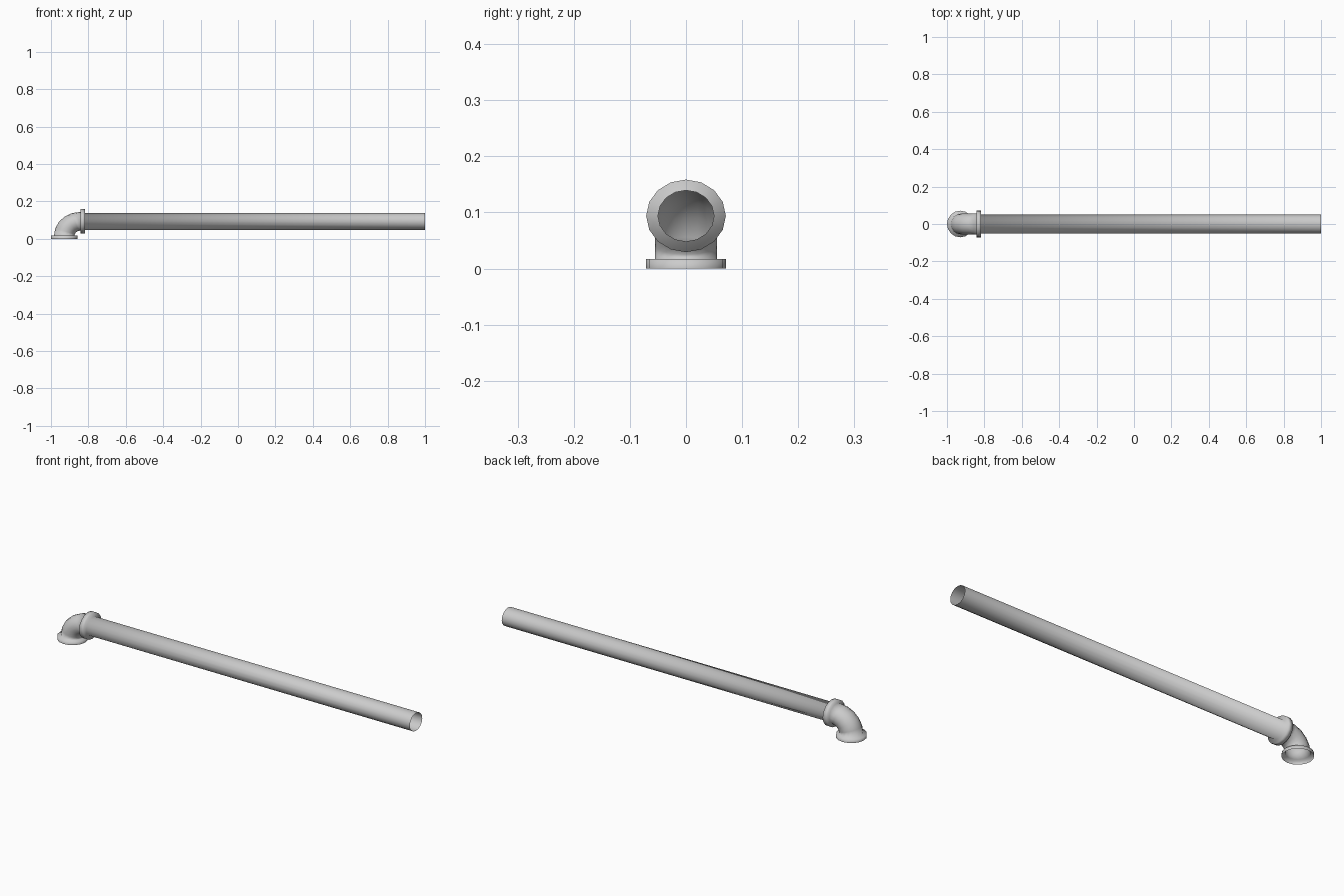
import bpy, bmesh
from math import cos, sin, pi
from mathutils import Vector

SIDES = 16
BEND_STEPS = 5
FLAT = 0.91                 # the whole pipe is slightly squashed in height
FLANGE_R, ELBOW_R, PIPE_R = 0.071, 0.055, 0.05
FOOT_X, AXIS_Z = -0.929, 0.094
COLLAR_X, COLLAR_END = -0.843, -0.817
FOOT_TOP = 0.017

cube = bpy.data.objects.get("Cube")
if cube:
    bpy.data.objects.remove(cube, do_unlink=True)

steel = bpy.data.materials.new("light_grey_metal")
steel.use_nodes = True
grey = (0.6, 0.6, 0.6, 1)
steel.diffuse_color = grey
steel.node_tree.nodes["Principled BSDF"].inputs["Base Color"].default_value = grey

bm = bmesh.new()


def ring(x, z, radius, turn):
    """Circle of vertices; turn 0 faces up, turn pi/2 faces +x."""
    across = Vector((cos(turn), 0, -sin(turn) * FLAT))
    side = Vector((0, 1, 0))
    centre = Vector((x, 0, z))
    return [bm.verts.new(centre + radius * (cos(a) * across + sin(a) * side))
            for a in (2 * pi * i / SIDES for i in range(SIDES))]


# Open foot flange
rings = [ring(FOOT_X, 0, FLANGE_R, 0), ring(FOOT_X, FOOT_TOP, FLANGE_R, 0)]

# Quarter-turn elbow
reach, rise = COLLAR_X - FOOT_X, AXIS_Z - FOOT_TOP
for i in range(BEND_STEPS + 1):
    t = pi / 2 * i / BEND_STEPS
    rings.append(ring(COLLAR_X - reach * cos(t), FOOT_TOP + rise * sin(t), ELBOW_R, t))

# Collar, then the long open pipe welded to its face
for x, radius in ((COLLAR_X, FLANGE_R), (COLLAR_END, FLANGE_R),
                  (COLLAR_END, PIPE_R), (1, PIPE_R)):
    rings.append(ring(x, AXIS_Z, radius, pi / 2))

# Skin the rings
for low, high in zip(rings, rings[1:]):
    for i in range(SIDES):
        j = (i + 1) % SIDES
        bm.faces.new((low[i], low[j], high[j], high[i]))
for face in bm.faces:
    face.smooth = True

mesh = bpy.data.meshes.new("elbow_pipe")
bm.to_mesh(mesh)
bm.free()
mesh.materials.append(steel)
bpy.context.collection.objects.link(bpy.data.objects.new("elbow_pipe", mesh))
